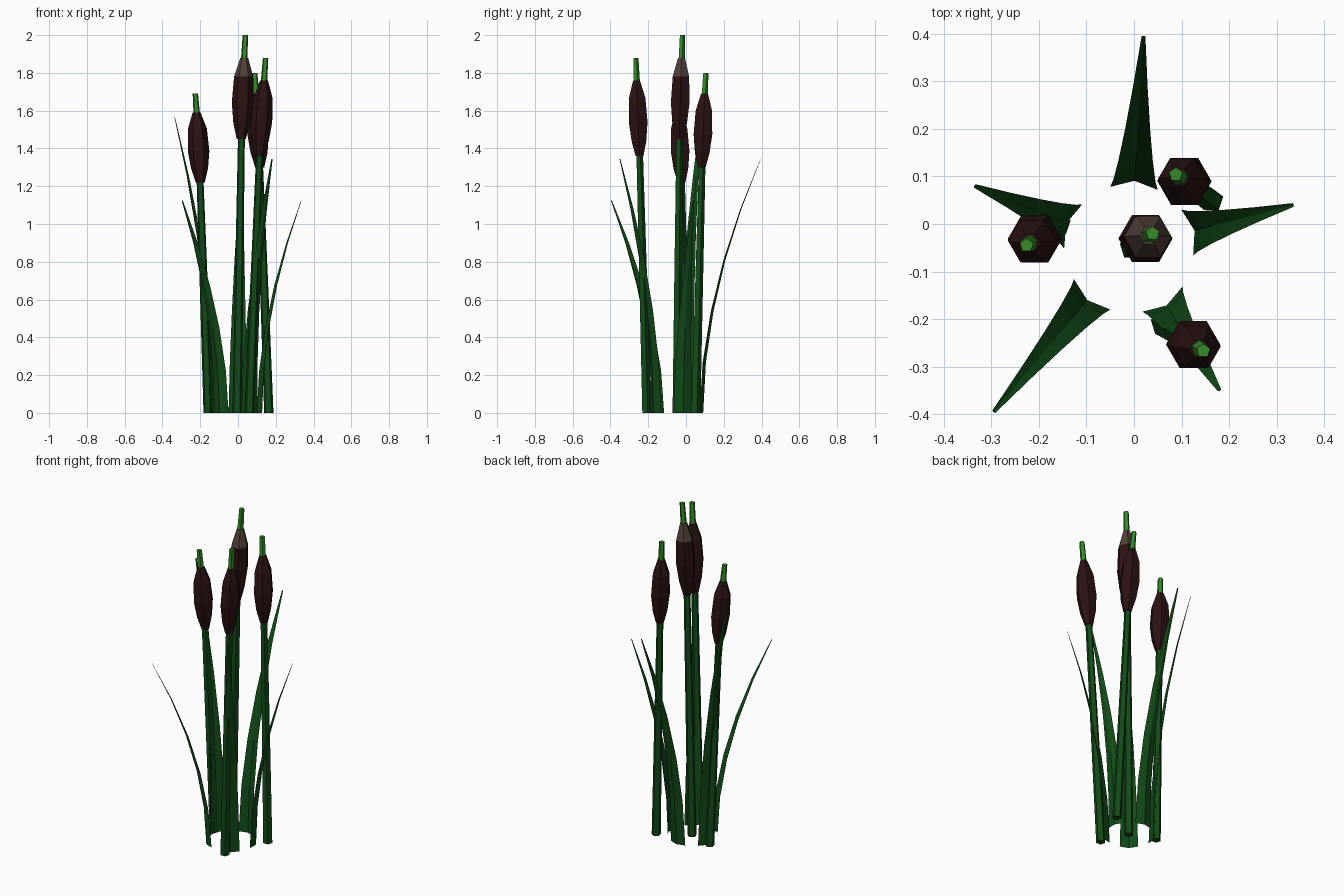
import bpy, bmesh, math
from mathutils import Vector

if "Cube" in bpy.data.objects:
    bpy.data.objects.remove(bpy.data.objects["Cube"])


def material(name, rgb):
    m = bpy.data.materials.new(name)
    m.diffuse_color = (*rgb, 1)
    m.use_nodes = True
    m.node_tree.nodes["Principled BSDF"].inputs["Base Color"].default_value = m.diffuse_color
    return m


GREEN = material("deep green", (0.006, 0.07, 0.009))
TIP = material("bright green", (0.035, 0.26, 0.022))
BROWN = material("dark brown", (0.025, 0.006, 0.006))
CAP = material("dusty brown", (0.085, 0.052, 0.04))


def finish(bm, name, mats):
    bmesh.ops.recalc_face_normals(bm, faces=bm.faces)
    me = bpy.data.meshes.new(name)
    bm.to_mesh(me)
    bm.free()
    for m in mats:
        me.materials.append(m)
    ob = bpy.data.objects.new(name, me)
    bpy.context.collection.objects.link(ob)
    return ob


def tube(name, rings, sides, mats, turn=0.0, last_mat=0):
    """Closed low-poly tube through (centre, radius) rings."""
    bm = bmesh.new()
    loops = []
    for c, r in rings:
        loops.append([bm.verts.new((c.x + r * math.cos(turn + math.tau * i / sides),
                                    c.y + r * math.sin(turn + math.tau * i / sides), c.z))
                      for i in range(sides)])
    for k, (a, b) in enumerate(zip(loops, loops[1:])):
        for i in range(sides):
            j = (i + 1) % sides
            f = bm.faces.new((a[i], a[j], b[j], b[i]))
            f.material_index = last_mat if k == len(loops) - 2 else 0
    bm.faces.new(loops[0])
    bm.faces.new(loops[-1]).material_index = last_mat
    return finish(bm, name, mats)


def cattail(label, base, neck, top, tip, capped=False):
    base, neck, top, tip = map(Vector, (base, neck, top, tip))
    # Stem, bowing slightly
    bow = (neck - base) * 0.5 + base
    bow += (base - neck).normalized().cross(Vector((0, 0, 1))) * 0
    tube("stem_" + label, [(base, 0.026), (bow, 0.023), (neck + (top - neck) * 0.1, 0.019)],
         5, [GREEN], 0.3)
    # Seed head: six-sided spindle
    prof = [(0, 0.024), (0.2, 0.045), (0.45, 0.057), (0.77, 0.05), (1, 0.021)]
    tube("seed_head_" + label, [(neck.lerp(top, t), r) for t, r in prof], 6,
         [BROWN, CAP], 0, 1 if capped else 0)
    # Spike above the head
    tube("spike_" + label, [(top.lerp(tip, -0.1), 0.018), (tip, 0.015)], 5, [TIP], 0.3)


cattail("centre", (-0.005, -0.05, 0), (0.017, -0.036, 1.45), (0.033, -0.024, 1.88), (0.039, -0.02, 2.0), True)
cattail("back", (0.163, 0.05, 0), (0.115, 0.083, 1.30), (0.096, 0.098, 1.69), (0.088, 0.104, 1.80))
cattail("front", (0.06, -0.21, 0), (0.113, -0.246, 1.36), (0.138, -0.262, 1.76), (0.146, -0.267, 1.88))
cattail("left", (-0.158, 0.0, 0), (-0.2, -0.024, 1.22), (-0.219, -0.04, 1.59), (-0.226, -0.045, 1.69))


def leaf(label, root, tip, height):
    """Folded blade whose crease faces outward, bending away from the clump."""
    root, tip = Vector((*root, 0)), Vector((*tip, 0))
    out = (tip - root).normalized()
    side = Vector((-out.y, out.x, 0))
    bm = bmesh.new()
    rows = []
    n = 5
    for k in range(n + 1):
        t = k / n
        c = root.lerp(tip, t ** 1.85) + Vector((0, 0, height * t))
        w = 0.05 * (1 - 0.92 * t ** 1.3)
        fold = out * (0.016 * w / 0.05)
        rows.append([bm.verts.new(p) for p in (c - side * w, c + fold, c + side * w)])
    for a, b in zip(rows, rows[1:]):
        for i in range(2):
            bm.faces.new((a[i], a[i + 1], b[i + 1], b[i]))
    finish(bm, "leaf_" + label, [GREEN])


leaf("back", (0.0, 0.075), (0.02, 0.395), 1.345)
leaf("left", (-0.128, -0.005), (-0.335, 0.08), 1.565)
leaf("right", (0.112, -0.018), (0.335, 0.04), 1.125)
leaf("front_left", (-0.088, -0.148), (-0.295, -0.395), 1.125)
leaf("front_right", (0.06, -0.158), (0.18, -0.35), 1.345)
